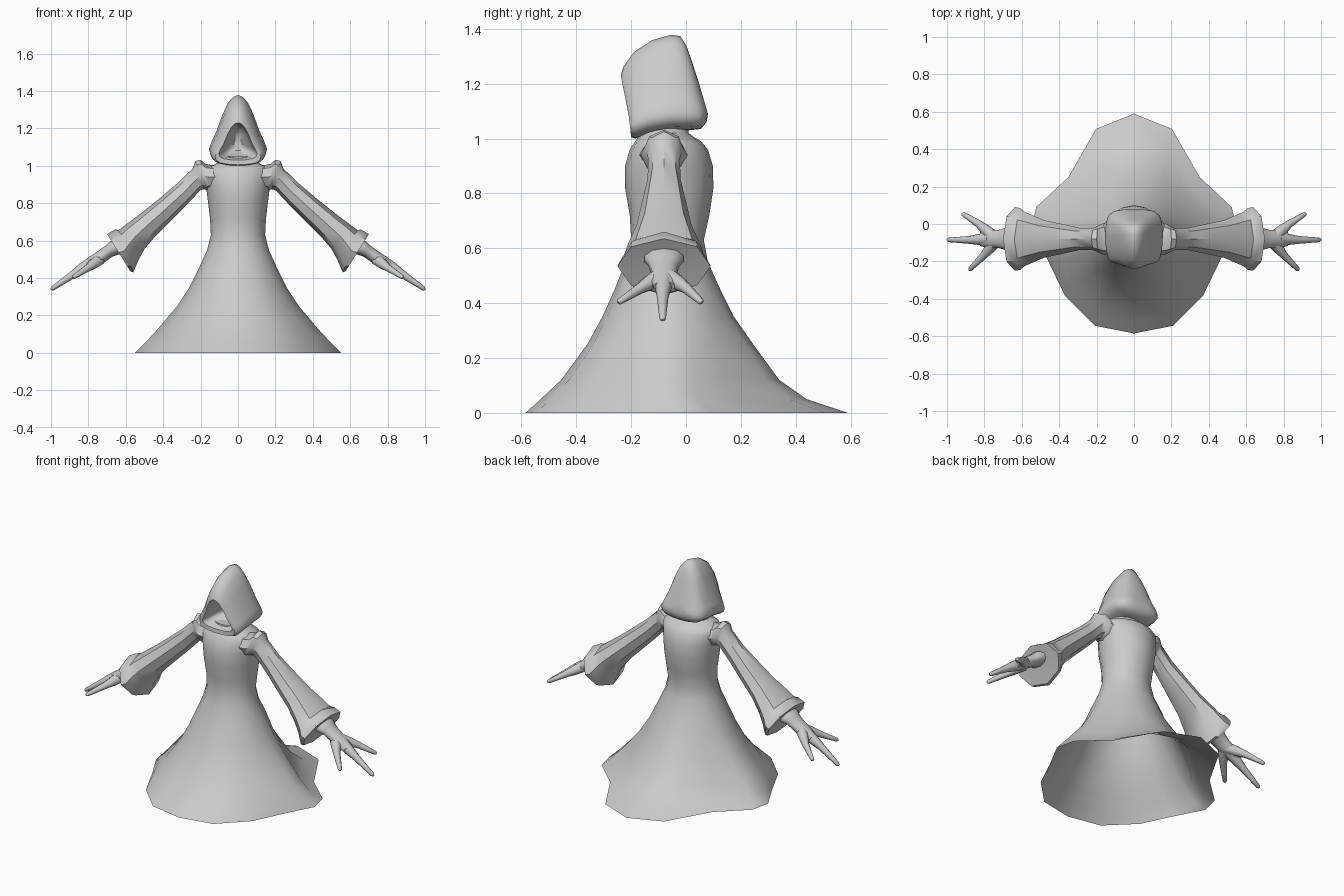
import bpy, bmesh, math
from mathutils import Vector

if "Cube" in bpy.data.objects:
    bpy.data.objects.remove(bpy.data.objects["Cube"])

grey = bpy.data.materials.new("grey cloth")
grey.diffuse_color = (0.6, 0.6, 0.6, 1)
grey.use_nodes = True
grey.node_tree.nodes["Principled BSDF"].inputs["Base Color"].default_value = grey.diffuse_color
MID_Y = -0.08  # depth of the arm line


def loft(name, rings, cap_start=False, cap_end=False, mirror=False, angle=50):
    """Skin a list of closed rings with quads."""
    bm = bmesh.new()
    loops = [[bm.verts.new(p) for p in ring] for ring in rings]
    n = len(loops[0])
    for a, b in zip(loops, loops[1:]):
        for i in range(n):
            j = (i + 1) % n
            bm.faces.new((a[i], a[j], b[j], b[i]))
    for wanted, loop in ((cap_start, loops[0]), (cap_end, loops[-1])):
        if wanted:
            centre = bm.verts.new(sum((v.co for v in loop), Vector()) / n)
            for i in range(n):
                bm.faces.new((loop[i], loop[(i + 1) % n], centre))
    bmesh.ops.recalc_face_normals(bm, faces=bm.faces)
    mesh = bpy.data.meshes.new(name)
    bm.to_mesh(mesh)
    bm.free()
    mesh.materials.append(grey)
    obj = bpy.data.objects.new(name, mesh)
    bpy.context.collection.objects.link(obj)
    bpy.ops.object.select_all(action='DESELECT')
    bpy.context.view_layer.objects.active = obj
    obj.select_set(True)
    bpy.ops.object.shade_smooth_by_angle(angle=math.radians(angle))
    if mirror:
        mod = obj.modifiers.new("mirror", 'MIRROR')
        mod.use_mirror_merge = False
    return obj


# Robe: round at the waist, blending into a wavy hem
hem = [(0, 1), (.37, .86), (.64, .42), (.95, .15), (1, -.05),
       (.84, -.33), (.67, -.66), (.38, -.93), (0, -1)]
hem += [(-x, y) for x, y in hem[-2:0:-1]]
# height, half width, front y, back y
robe = [(0, .55, -.585, .59), (.05, .50, -.53, .44), (.12, .435, -.455, .34),
        (.25, .325, -.36, .245), (.35, .26, -.305, .175), (.45, .21, -.26, .125),
        (.55, .165, -.22, .08), (.63, .145, -.20, .065), (.72, .15, -.205, .085),
        (.82, .162, -.222, .1), (.9, .172, -.222, .098), (.96, .18, -.205, .08),
        (.99, .17, -.185, .055), (1.005, .13, -.175, .03), (1.02, .1, -.17, .01),
        (1.05, .095, -.165, .005)]
rings = []
for z, w, front, back in robe:
    k = max(0, 1 - z / .45)
    ring = []
    for i, (hx, hy) in enumerate(hem):
        a = math.tau * i / len(hem)
        x = math.sin(a) * (1 - k) + hx * k
        y = math.cos(a) * (1 - k) + hy * k
        ring.append(Vector((x * w, (front + back) / 2 + y * (back - front) / 2, z)))
    rings.append(ring)
loft("robe", rings, cap_end=True)


# Hood: teardrop sections running from the face cavity, over the rim, to the back
half = [(0, 1), (.17, .97), (.33, .89), (.53, .71), (.74, .45), (.92, .28), (1, .18),
        (.96, .1), (.78, .04), (.4, .01), (0, 0)]
drop = half + [(-x, h) for x, h in half[-2:0:-1]]
# half width, top y, top z, bottom y, bottom z
hood = [(.03, -.06, 1.16, -.06, 1.08), (.075, -.10, 1.21, -.10, 1.05),
        (.09, -.19, 1.22, -.175, 1.04), (.102, -.238, 1.23, -.198, 1.03),
        (.122, -.228, 1.262, -.2, 1.005), (.138, -.19, 1.315, -.185, 1.0),
        (.15, -.125, 1.358, -.14, 1.015), (.155, -.055, 1.378, -.06, 1.028),
        (.15, -.02, 1.373, .01, 1.03), (.138, .003, 1.335, .055, 1.035),
        (.11, .02, 1.285, .075, 1.06), (.06, .045, 1.21, .08, 1.09)]
rings = [[Vector((x * w, by + (ty - by) * h, bz + (tz - bz) * h)) for x, h in drop]
         for w, ty, tz, by, bz in hood]
loft("hood", rings, True, True)


def section(top, bottom, depth, n):
    """Ring whose top and bottom (x, z) are given, with a half depth in y."""
    t, b = Vector((top[0], MID_Y, top[1])), Vector((bottom[0], MID_Y, bottom[1]))
    c, r = (t + b) / 2, (t - b) / 2
    return [c + r * math.cos(math.tau * i / n) + Vector((0, depth * math.sin(math.tau * i / n), 0))
            for i in range(n)]


# Sleeve: shoulder, flared cuff, then turned inward to the wrist
sleeve = [((.12, 1.0), (.12, .88), .09), ((.175, 1.01), (.15, .87), .085),
          ((.2, 1.032), (.17, .87), .075), ((.228, 1.025), (.18, .875), .065),
          ((.243, .985), (.2, .87), .058), ((.32, .91), (.27, .795), .06),
          ((.42, .825), (.35, .715), .08), ((.52, .745), (.44, .625), .1),
          ((.6, .685), (.5, .555), .13), ((.64, .655), (.53, .5), .145),
          ((.655, .66), (.56, .43), .165), ((.7, .635), (.575, .435), .17),
          ((.68, .61), (.61, .5), .08)]
loft("sleeve", [section(t, b, d, 8) for t, b, d in sleeve], True, True, mirror=True, angle=40)

# Hand: wrist and palm
palm = [((.62, .62), (.58, .54), .065), ((.685, .595), (.64, .525), .075),
        ((.705, .575), (.67, .515), .06), ((.74, .55), (.705, .49), .05),
        ((.79, .515), (.755, .46), .052), ((.83, .48), (.805, .44), .04)]
loft("hand", [section(t, b, d, 10) for t, b, d in palm], True, True, mirror=True)

# Fingers: tapered tubes spread from the palm
fingers = {"middle_finger": ((.77, -.08, .49), (.88, -.085, .42), (1.0, -.085, .338)),
           "front_finger": ((.74, -.09, .50), (.80, -.165, .455), (.882, -.248, .402)),
           "back_finger": ((.75, -.07, .50), (.83, .0, .455), (.92, .058, .402))}
for name, pts in fingers.items():
    a, b, c = map(Vector, pts)
    axis = (c - a).normalized()
    side = axis.cross(Vector((0, 0, 1))).normalized()
    up = side.cross(axis)
    rings = []
    for centre, r in ((a, .034), (a.lerp(b, .5), .03), (b, .021), (b.lerp(c, .5), .016),
                      (b.lerp(c, .93), .012), (c, .005)):
        rings.append([centre + r * (side * math.cos(math.tau * i / 8) + up * math.sin(math.tau * i / 8))
                      for i in range(8)])
    loft(name, rings, True, True, mirror=True)
